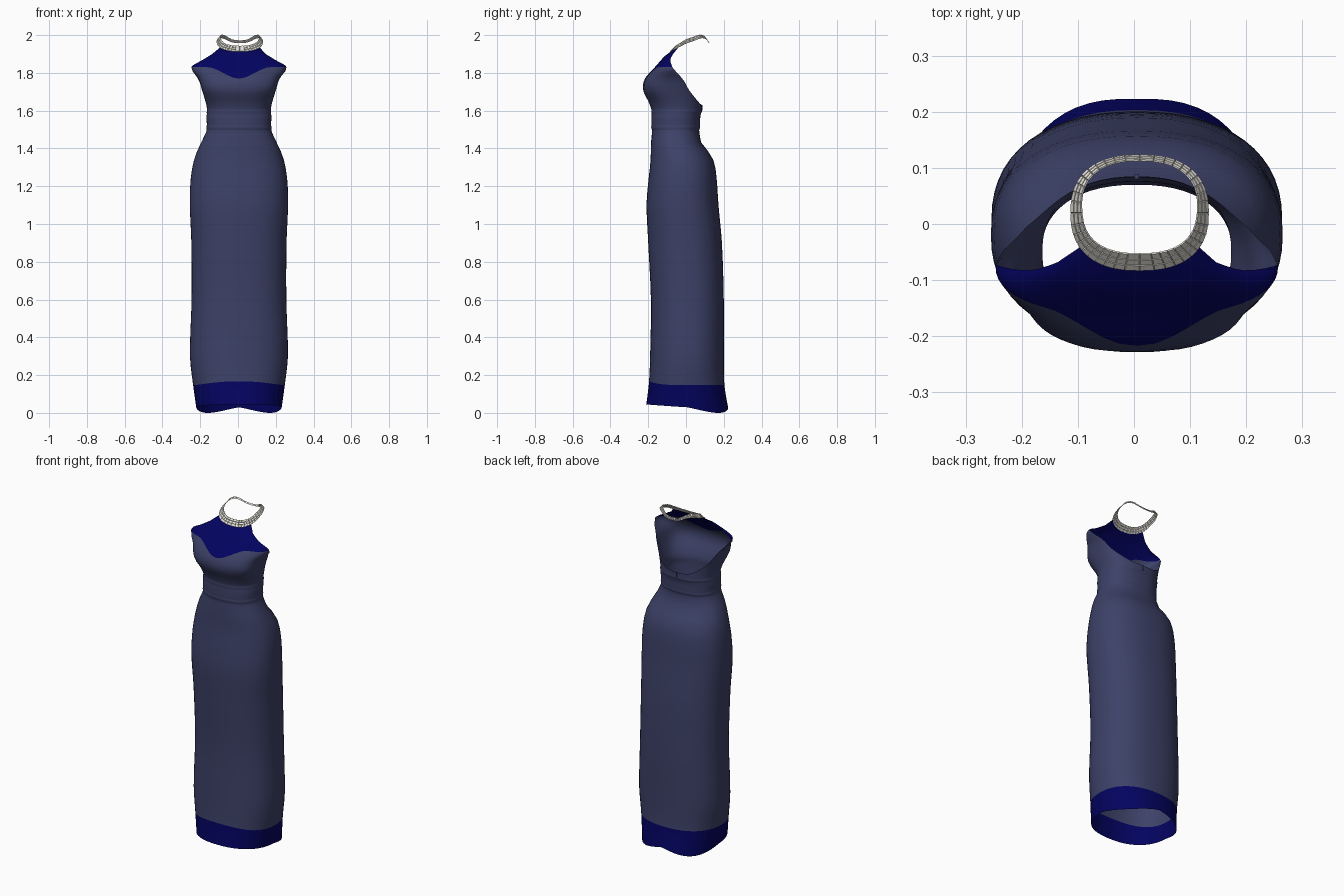
import bpy, bmesh, math
from mathutils import Vector

cube = bpy.data.objects.get("Cube")
if cube:
    bpy.data.objects.remove(cube)


def material(name, rgb):
    m = bpy.data.materials.new(name)
    m.use_nodes = True
    m.diffuse_color = (*rgb, 1)
    m.node_tree.nodes["Principled BSDF"].inputs["Base Color"].default_value = (*rgb, 1)
    return m


slate = material("slate blue cloth", (0.046, 0.053, 0.135))
navy = material("navy cloth", (0.001, 0.001, 0.118))
silver = material("silver beads", (0.82, 0.80, 0.73))


def smooth_interp(table, t):
    """Cubic interpolation of table rows (key, values...)."""
    t = min(max(t, table[0][0]), table[-1][0])
    i = max(k for k in range(len(table) - 1) if table[k][0] <= t)

    def slope(k, c):
        lo, hi = table[max(k - 1, 0)], table[min(k + 1, len(table) - 1)]
        return (hi[c] - lo[c]) / (hi[0] - lo[0])

    a, b = table[i], table[i + 1]
    h = b[0] - a[0]
    u = (t - a[0]) / h
    return [(2*u**3 - 3*u*u + 1) * a[c] + (u**3 - 2*u*u + u) * h * slope(i, c)
            + (3*u*u - 2*u**3) * b[c] + (u**3 - u*u) * h * slope(i + 1, c)
            for c in range(1, len(a))]


def rounded(v, power=0.87):
    return math.copysign(abs(v) ** power, v)


def loft(name, columns, mats, mat_rule=None):
    """Skin a closed ring of point columns; neighbours may differ in height."""
    bm = bmesh.new()
    grid = [[bm.verts.new(p) for p in col] for col in columns]
    for k, a in enumerate(grid):
        b = grid[(k + 1) % len(grid)]
        for j in range(min(len(a), len(b)) - 1):
            f = bm.faces.new((a[j], b[j], b[j + 1], a[j + 1]))
            f.smooth = True
            if mat_rule:
                f.material_index = mat_rule(j)
    mesh = bpy.data.meshes.new(name)
    bm.to_mesh(mesh)
    bm.free()
    obj = bpy.data.objects.new(name, mesh)
    bpy.context.collection.objects.link(obj)
    for m in mats:
        mesh.materials.append(m)
    return obj


# Gown silhouette: height, half width, front y, back y
SILHOUETTE = [
    (0.0, 0.222, -0.217, 0.228),
    (0.15, 0.243, -0.197, 0.203),
    (0.30, 0.259, -0.19, 0.20),
    (0.60, 0.251, -0.186, 0.20),
    (0.90, 0.252, -0.20, 0.19),
    (1.10, 0.26, -0.209, 0.172),
    (1.22, 0.257, -0.20, 0.164),
    (1.31, 0.245, -0.19, 0.153),
    (1.37, 0.228, -0.186, 0.13),
    (1.42, 0.205, -0.186, 0.085),
    (1.49, 0.173, -0.18, 0.07),
    (1.52, 0.17, -0.183, 0.074),
    (1.57, 0.172, -0.183, 0.076),
    (1.60, 0.168, -0.182, 0.083),
    (1.64, 0.175, -0.195, 0.084),
    (1.71, 0.196, -0.227, 0.085),
    (1.77, 0.215, -0.217, 0.09),
    (1.83, 0.252, -0.165, 0.02),
    (1.87, 0.19, -0.13, -0.035),
    (1.91, 0.125, -0.095, -0.03),
]


def gown_point(angle, z):
    half, front, back = smooth_interp(SILHOUETTE, z)
    s = math.sin(angle)
    # The front is fuller across the bust
    fullness = 0.3 * math.exp(-((z - 1.73) / 0.07) ** 2) if s < 0 else 0
    return Vector((0.005 + half * rounded(math.cos(angle)),
                   (front + back) / 2 + (back - front) / 2 * rounded(s, 0.87 - fullness), z))


# Collar: lower edge height from front (-1) to back (1)
COLLAR_HEIGHT = [(-1, 1.912), (-0.5, 1.935), (0, 1.962), (0.5, 1.983), (0.8, 1.979), (1, 1.957)]


def collar_point(angle, t):
    """Point on the collar band, t running from lower to upper edge."""
    s = math.sin(angle)
    low = smooth_interp(COLLAR_HEIGHT, s)[0]
    shrink = (0.02 - 0.01 * s) * t
    return Vector((0.01 + (0.122 - shrink) * rounded(math.cos(angle), 0.82),
                   0.02 + (0.102 - shrink) * rounded(s, 0.82),
                   low + (0.022 - 0.008 * s) * t))


def spread(lo, hi, n):
    return [lo + (hi - lo) * i / n for i in range(n)]


# Gown: hem band, skirt, waist, bodice and halter yoke in one cloth surface
SIDES = 56
HEM, SKIRT, WAIST, BODICE, YOKE = 4, 28, 8, 10, 8
columns = []
for k in range(SIDES):
    angle = math.tau * k / SIDES
    s, c = math.sin(angle), abs(math.cos(angle))
    is_front = k == 0 or k >= SIDES // 2
    if is_front:
        u = min(1, c / 0.6)
        bust_top = 1.77 + 0.06 * u * u * (3 - 2 * u)
    else:
        bust_top = 1.63 + 0.2 * (1 - s) ** 1.3
    bottom = 0.03 - 0.015 * min(s, 0) - 0.06 * max(s, 0) * c
    hem_top = 0.147 + 0.02 * max(-s, 0) ** 3
    heights = (spread(bottom, hem_top, HEM) + spread(hem_top, 1.48, SKIRT)
               + spread(1.48, 1.605, WAIST) + spread(1.605, bust_top, BODICE))
    if is_front:
        heights += spread(bust_top, 1.9 + 0.01 * c, YOKE)
    else:
        heights.append(bust_top)
    column = [gown_point(angle, z) for z in heights]
    if is_front:
        # The neckline is sewn into the front of the collar
        turn = (angle or math.tau) - 1.5 * math.pi
        column.append(collar_point(1.5 * math.pi + 0.64 * turn, 0.05))
    columns.append(column)

yoke_row = HEM + SKIRT + WAIST + BODICE
loft("gown", columns, [slate, navy], lambda j: int(j < HEM or j >= yoke_row))

# Waistband: two thin piped folds around the waist
for label, z in (("lower", 1.51), ("upper", 1.595)):
    ring = []
    for k in range(SIDES):
        angle = math.tau * k / SIDES
        out = Vector((math.cos(angle), math.sin(angle), 0))
        ring.append([gown_point(angle, z + dz) + out * d
                     for dz, d in ((-0.012, 0), (-0.004, 0.002), (0.004, 0.002), (0.012, 0))])
    loft(label + "_waist_fold", ring, [slate])

# Collar beads: every cell of the band raised as its own small block
BEADS, ROWS = 40, 3
beads = loft("beaded_collar",
             [[collar_point(math.tau * k / BEADS, j / ROWS) for j in range(ROWS + 1)]
              for k in range(BEADS)], [silver])
bm = bmesh.new()
bm.from_mesh(beads.data)
bm.normal_update()
bmesh.ops.inset_individual(bm, faces=bm.faces[:], thickness=0.0012, depth=0.003)
for f in bm.faces:
    f.smooth = False
bm.to_mesh(beads.data)
bm.free()

# Back clasp: small fastening at the top of the open back
bpy.ops.mesh.primitive_cube_add(size=1, location=gown_point(math.pi / 2, 1.615))
clasp = bpy.context.object
clasp.name = "back_clasp"
clasp.scale = (0.008, 0.008, 0.03)
clasp.data.materials.append(slate)
